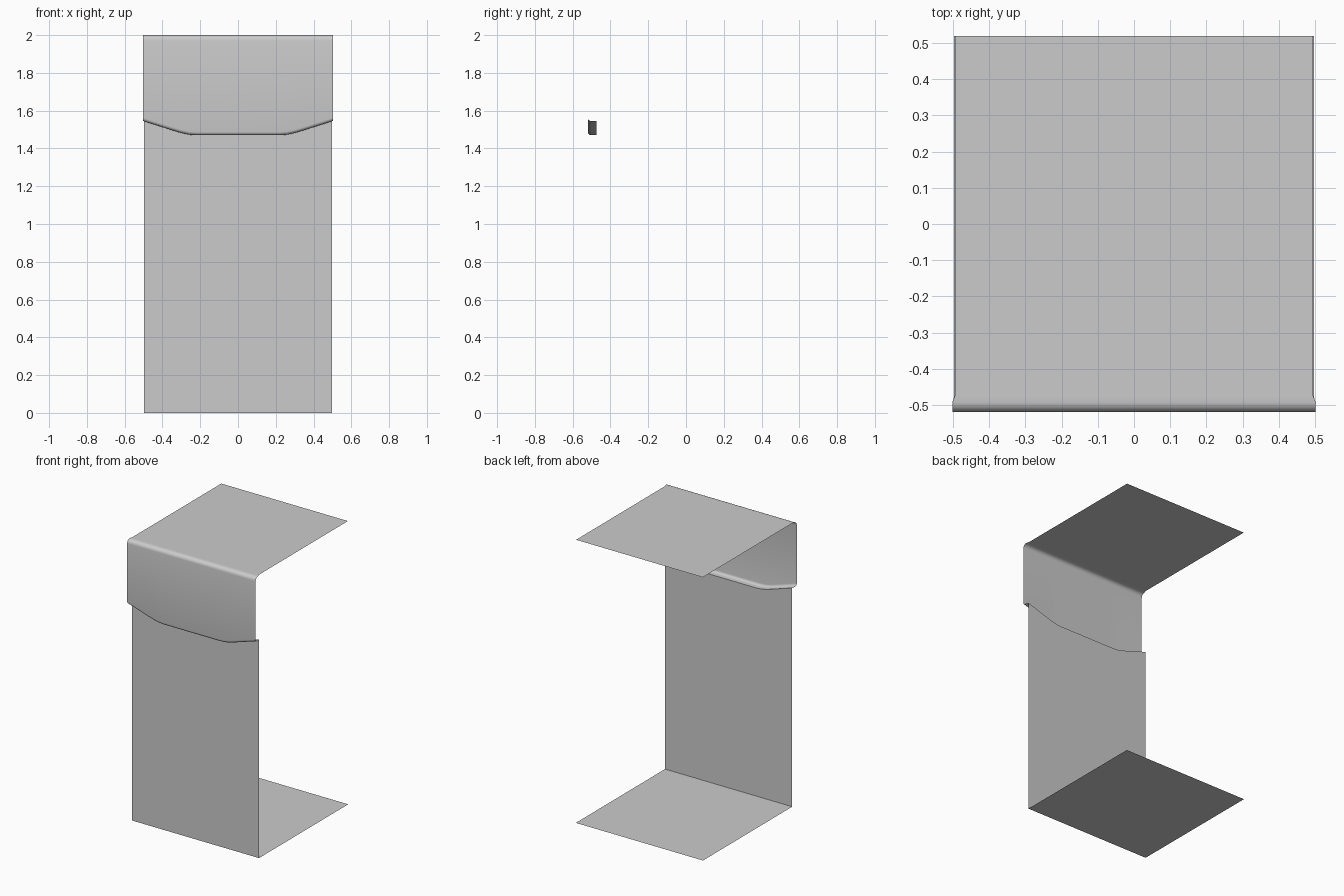
import bpy, bmesh, math

if "Cube" in bpy.data.objects:
    bpy.data.objects.remove(bpy.data.objects["Cube"])

FRONT, INNER, BACK, TOP = -0.52, -0.475, 0.52, 2.0
BEND, LIP = 0.028, 0.018

# half outline of the wavy hem (x fraction, z), mirrored for the other side
half = [(0.0, 1.47), (0.44, 1.47), (0.52, 1.473), (0.60, 1.482), (0.68, 1.494), (1.0, 1.545)]
hem = [(-x, z) for x, z in reversed(half[1:])] + half


def arc(cy, cz, r, a0, a1, n=5):
    """Points of a rounded corner in the y-z plane."""
    angles = [math.radians(a0 + (a1 - a0) * i / n) for i in range(n + 1)]
    return [(cy + r * math.cos(a), cz + r * math.sin(a)) for a in angles]


def sheet(name, profile):
    """Sweep a profile(z_hem) -> [(half_width, y, z)] across the hem columns."""
    bm = bmesh.new()
    cols = [[bm.verts.new((fx * w, y, z)) for w, y, z in profile(zh)] for fx, zh in hem]
    for a, b in zip(cols, cols[1:]):
        for i in range(len(a) - 1):
            bm.faces.new((a[i], a[i + 1], b[i + 1], b[i]))
    mesh = bpy.data.meshes.new(name)
    bm.to_mesh(mesh)
    bm.free()
    ob = bpy.data.objects.new(name, mesh)
    bpy.context.collection.objects.link(ob)
    bpy.ops.object.select_all(action='DESELECT')
    ob.select_set(True)
    bpy.context.view_layer.objects.active = ob
    bpy.ops.object.shade_smooth_by_angle(angle=math.radians(40))
    return ob


# top plate folding over into the front flap, with a lip curling back
def flap(zh):
    bend = arc(FRONT + BEND, TOP - BEND, BEND, 90, 180)
    lip = arc(FRONT + LIP, zh + LIP, LIP, 180, 270)
    return ([(0.495, BACK, TOP), (0.495, INNER, TOP)]
            + [(0.502, y, z) for y, z in bend + lip] + [(0.497, INNER, zh)])


# recessed lower front panel and the base plate
def lower(zh):
    return [(0.497, INNER, zh), (0.497, INNER, 0.0), (0.497, BACK, 0.0)]


sheet("upper_flap", flap)
sheet("lower_panel_and_base", lower)
